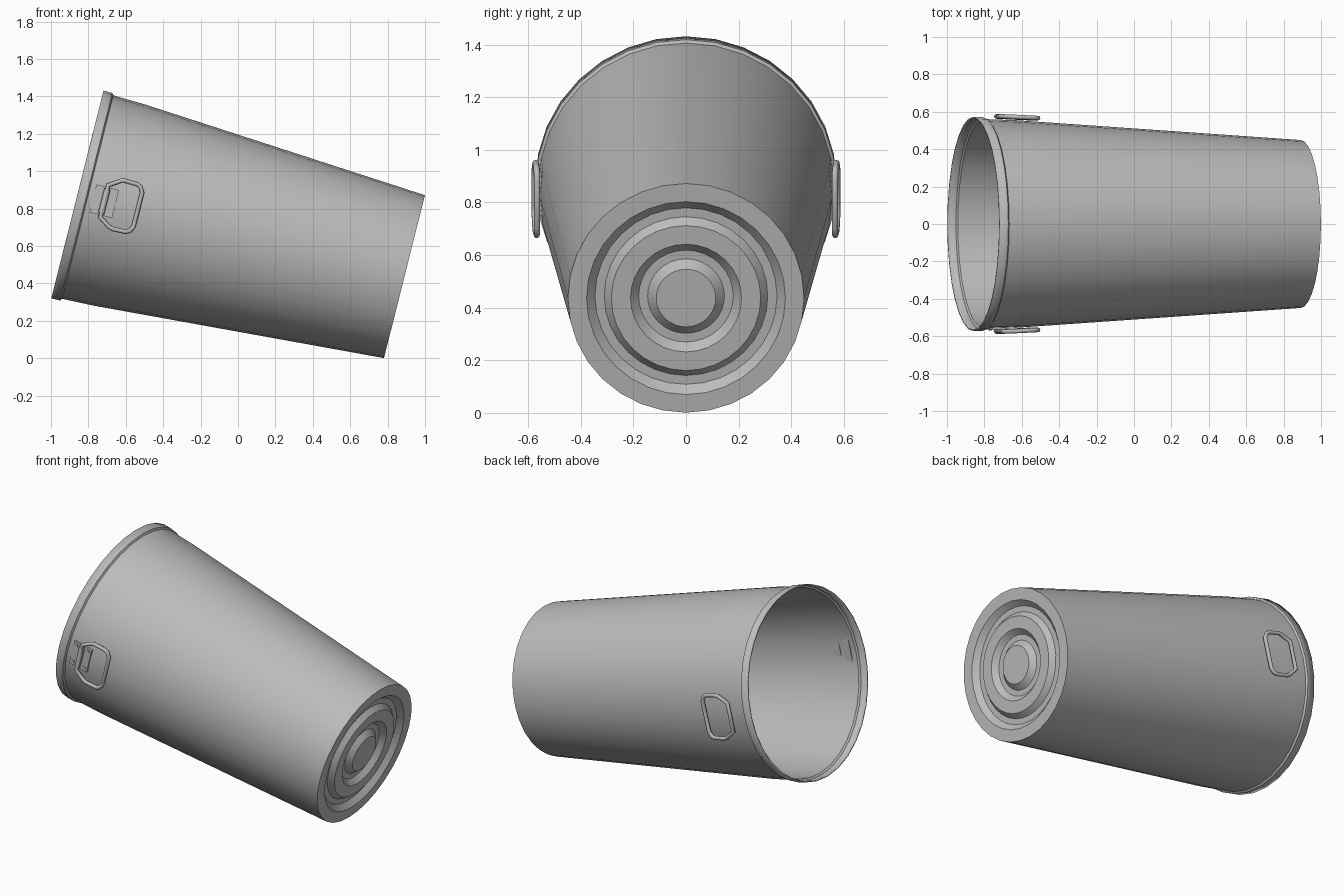
import bpy, bmesh, math
from mathutils import Matrix

if "Cube" in bpy.data.objects:
    bpy.data.objects.remove(bpy.data.objects["Cube"], do_unlink=True)

steel = bpy.data.materials.new("grey steel")
steel.use_nodes = True
COLOUR = (0.5, 0.5, 0.5, 1)
steel.diffuse_color = COLOUR
steel.node_tree.nodes["Principled BSDF"].inputs["Base Color"].default_value = COLOUR

# Can frame: local z runs from base to mouth, local x points up the side
TILT = Matrix.Translation((0.89, 0, 0.4365)) @ Matrix.Rotation(math.radians(-75.9), 4, 'Y')


def place(name, data):
    obj = bpy.data.objects.new(name, data)
    bpy.context.collection.objects.link(obj)
    obj.matrix_world = TILT
    data.materials.append(steel)
    return obj


def mesh_object(name, bm):
    mesh = bpy.data.meshes.new(name)
    bm.to_mesh(mesh)
    bm.free()
    obj = place(name, mesh)
    bpy.ops.object.select_all(action='DESELECT')
    obj.select_set(True)
    bpy.context.view_layer.objects.active = obj
    bpy.ops.object.shade_smooth_by_angle(angle=math.radians(30))
    return obj


# Can body: lathed sheet with grooved base, tapered wall and stepped rim
DEPTH = 0.031
profile = [(0, 0), (0.113, 0), (0.146, DEPTH), (0.18, DEPTH), (0.211, 0),
           (0.284, 0), (0.311, DEPTH), (0.346, DEPTH), (0.378, 0),
           (0.449, 0), (0.555, 1.57), (0.561, 1.746),
           (0.572, 1.754), (0.573, 1.803)]
bm = bmesh.new()
verts = [bm.verts.new((r, 0, z)) for r, z in profile]
edges = [bm.edges.new(pair) for pair in zip(verts, verts[1:])]
bmesh.ops.spin(bm, geom=verts + edges, cent=(0, 0, 0), axis=(0, 0, 1),
               angle=math.tau, steps=32, use_merge=False)
bmesh.ops.remove_doubles(bm, verts=bm.verts, dist=0.0005)
bmesh.ops.recalc_face_normals(bm, faces=bm.faces)
lowest = min(bm.faces, key=lambda f: f.calc_center_median().z)
if lowest.normal.z > 0:
    bmesh.ops.reverse_faces(bm, faces=bm.faces)
body = mesh_object("can_body", bm)
sheet = body.modifiers.new("sheet thickness", 'SOLIDIFY')
sheet.thickness = 0.008
sheet.offset = -1


# Handle rings: D-shaped wire loops, one on each side
half = [(0.088, 1.655), (0.128, 1.595), (0.133, 1.575),
        (0.131, 1.505), (0.122, 1.485), (0.095, 1.47)]
loop = half + [(-t, s) for t, s in reversed(half)]


def handle_ring(name, side):
    curve = bpy.data.curves.new(name, 'CURVE')
    curve.dimensions = '3D'
    curve.bevel_depth = 0.012
    curve.bevel_resolution = 2
    spline = curve.splines.new('POLY')
    spline.points.add(len(loop) - 1)
    for point, (t, s) in zip(spline.points, loop):
        out = 0.566 + 0.009 * (s - 1.47) / 0.185
        point.co = (t, side * out, s, 1)
    spline.use_cyclic_u = True
    place(name, curve)


handle_ring("front_handle_ring", -1)
handle_ring("back_handle_ring", 1)

# Hinge bracket on the front: two flaps, a knuckle over the bar, four rivets
HINGE = 1.655


def cylinder(bm, radius, length, matrix, sides):
    bmesh.ops.create_cone(bm, cap_ends=True, segments=sides, radius1=radius,
                          radius2=radius, depth=length, matrix=matrix)


bm = bmesh.new()
for sign in (-1, 1):
    flap = Matrix.Translation((0, -0.554, HINGE + sign * 0.037))
    bmesh.ops.create_cube(bm, size=1, matrix=flap @ Matrix.Diagonal((0.154, 0.018, 0.05, 1)))
cylinder(bm, 0.017, 0.13, Matrix.Translation((0, -0.569, HINGE))
         @ Matrix.Rotation(math.pi / 2, 4, 'Y'), 12)
mesh_object("hinge_bracket", bm)

bm = bmesh.new()
for t in (-0.056, 0.056):
    for s in (HINGE - 0.041, HINGE + 0.041):
        cylinder(bm, 0.011, 0.012, Matrix.Translation((t, -0.563, s))
                 @ Matrix.Rotation(math.pi / 2, 4, 'X'), 10)
mesh_object("bracket_rivets", bm)
